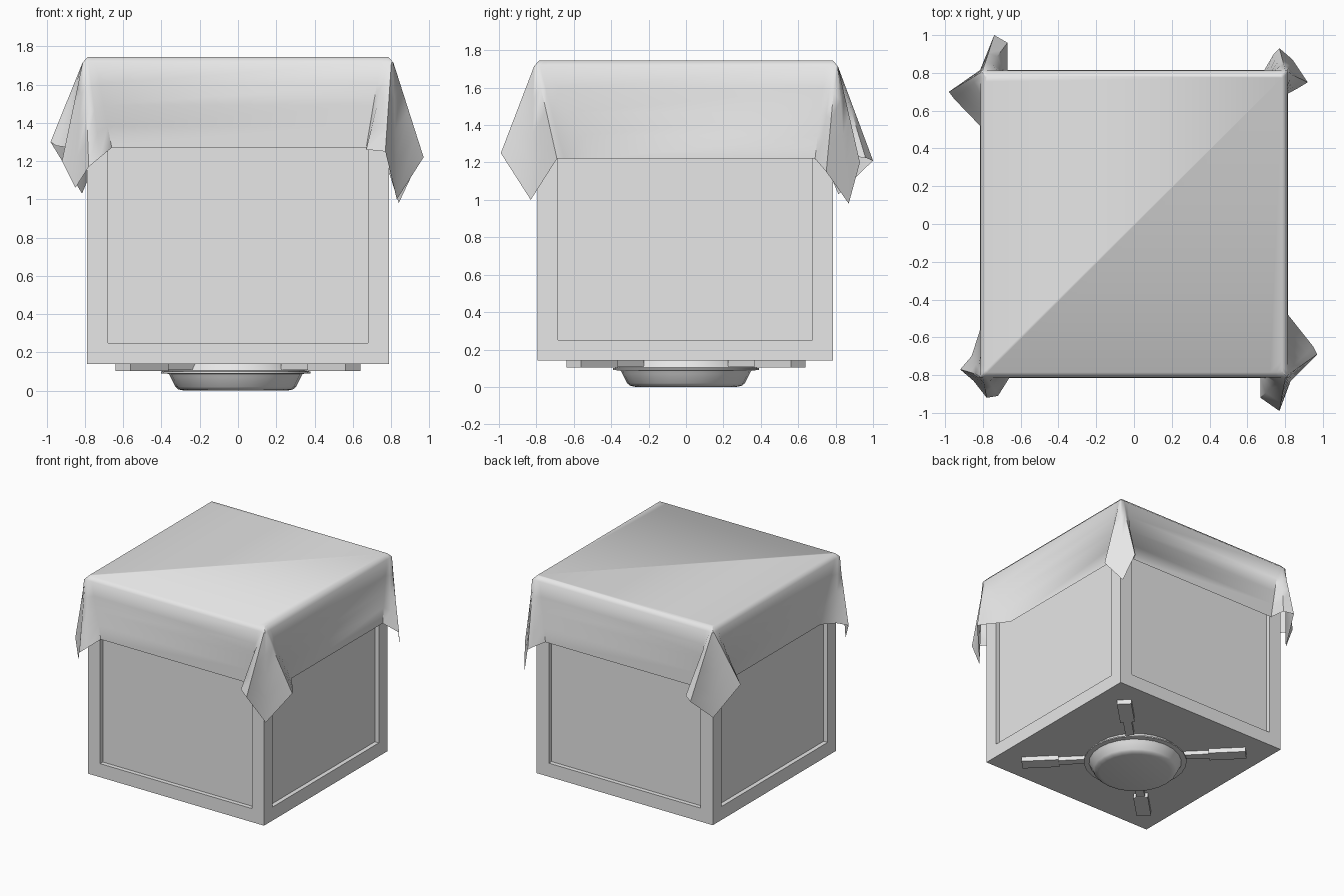
import bpy, bmesh, math
from mathutils import Matrix, Vector

if "Cube" in bpy.data.objects:
    bpy.data.objects.remove(bpy.data.objects["Cube"], do_unlink=True)

grey = bpy.data.materials.new("plain_grey")
grey.use_nodes = True
GREY = (0.8, 0.8, 0.8, 1)
grey.diffuse_color = GREY
grey.node_tree.nodes["Principled BSDF"].inputs["Base Color"].default_value = GREY


def finish(bm, name, smooth=None):
    """Turn a bmesh into a named object with the shared material."""
    bmesh.ops.recalc_face_normals(bm, faces=bm.faces)
    mesh = bpy.data.meshes.new(name)
    bm.to_mesh(mesh)
    bm.free()
    mesh.materials.append(grey)
    obj = bpy.data.objects.new(name, mesh)
    bpy.context.collection.objects.link(obj)
    if smooth:
        bpy.ops.object.select_all(action="DESELECT")
        obj.select_set(True)
        bpy.context.view_layer.objects.active = obj
        bpy.ops.object.shade_smooth_by_angle(angle=math.radians(smooth))
    return obj


def block(bm, size, centre, turn=0):
    m = Matrix.Rotation(turn, 4, "Z") @ Matrix.Translation(centre)
    return bmesh.ops.create_cube(bm, size=1, matrix=m @ Matrix.Diagonal((*size, 1)))


def bridge(bm, lower, upper):
    for i in range(len(lower)):
        j = (i + 1) % len(lower)
        bm.faces.new((lower[i], lower[j], upper[j], upper[i]))


# Crate with a recessed panel on each side
bm = bmesh.new()
block(bm, (1.58, 1.58, 1.59), (0, -0.005, 0.935))
bm.normal_update()
sides = [f for f in bm.faces if abs(f.normal.z) < 0.5]
bmesh.ops.inset_individual(bm, faces=sides, thickness=0.155)
bmesh.ops.inset_individual(bm, faces=sides, thickness=0, depth=-0.035)
finish(bm, "crate")

# Round base dish under the crate
bm = bmesh.new()
profile = [(0.34, 0.15), (0.37, 0.105), (0.39, 0.1), (0.39, 0.09), (0.35, 0.088),
           (0.34, 0.07), (0.315, 0.02), (0.3, 0.007), (0.27, 0)]
SEGMENTS = 24
rings = []
for r, z in profile:
    angles = [math.tau * i / SEGMENTS for i in range(SEGMENTS)]
    rings.append([bm.verts.new((r * math.cos(a) - 0.012, r * math.sin(a), z)) for a in angles])
for upper, lower in zip(rings, rings[1:]):
    bridge(bm, lower, upper)
bm.faces.new(rings[-1])
finish(bm, "base_dish", 35)

# Four diagonal struts joining the dish to the crate
bm = bmesh.new()
for k in range(4):
    turn = math.radians(45 + 90 * k)
    block(bm, (0.28, 0.11, 0.045), (0.71, 0, 0.125), turn)
    block(bm, (0.24, 0.065, 0.035), (0.47, 0, 0.125), turn)
finish(bm, "base_struts")

# Cloth: every corner has a wing on its front/back face, a wing on its side
# face, and a hanging tip between them.
# wing = (start along face, fold along, fold out, point along, point out, point z)
HEM_Y = {-1: 1.27, 1: 1.24}
HEM_X = {-1: 1.26, 1: 1.22}
corners = [
    (1, -1, (0.67, 0.67, 0.92, 0.77, 0.99, 1.25), (0.48, 0.65, 0.95, 0.69, 0.97, 1.22), (0.83, 0.83, 1.0)),
    (1, 1, (0.69, 0.74, 0.9, 0.77, 0.93, 1.2), (0.69, 0.72, 0.87, 0.75, 0.92, 1.15), (0.84, 0.87, 0.98)),
    (-1, 1, (0.67, 0.67, 0.96, 0.74, 1.0, 1.21), (0.52, 0.66, 0.95, 0.7, 0.98, 1.3), (0.815, 0.815, 1.03)),
    (-1, -1, (0.66, 0.72, 0.91, 0.78, 0.92, 1.17), (0.56, 0.7, 0.86, 0.77, 0.92, 1.2), (0.85, 0.83, 1.06)),
]
TOP, EDGE, HANG = 0.785, 0.812, 0.815


def wing_columns(wing, hem):
    """Pairs of (position along the top edge, hem point as along, out, z)."""
    start, fold, fold_out, point, out, z = wing
    return [(0.72, (start, HANG, hem)),
            (0.755, (fold, fold_out, (hem + z) / 2)),
            (0.775, (point, out, z))]


columns = []
for sx, sy, wing_y, wing_x, tip in corners:
    def column(along, hem, on_side):
        def place(u, out, z):
            return Vector((sx * out, sy * u, z) if on_side else (sx * u, sy * out, z))
        return (place(along, TOP, 1.745),
                place(along * EDGE / TOP, EDGE, 1.715),
                place(*hem))
    front = [column(a, h, False) for a, h in wing_columns(wing_y, HEM_Y[sy])]
    side = [column(a, h, True) for a, h in wing_columns(wing_x, HEM_X[sx])]
    middle = [column(TOP, tip, False)]
    if sx * sy < 0:
        columns += front + middle + side[::-1]
    else:
        columns += side + middle + front[::-1]

bm = bmesh.new()
levels = [[c[0] for c in columns], [c[0].lerp(c[1], 0.5) + (c[1] - c[0]).cross((0, 0, 0)) for c in columns]]
levels = [levels[0]] + [[c[1].lerp(c[2], t / 4) for c in columns] for t in range(5)]
rows = [[bm.verts.new(p) for p in level] for level in levels]
bm.faces.new(rows[0])
for upper, lower in zip(rows, rows[1:]):
    bridge(bm, lower, upper)
finish(bm, "cloth_cover", 50)
